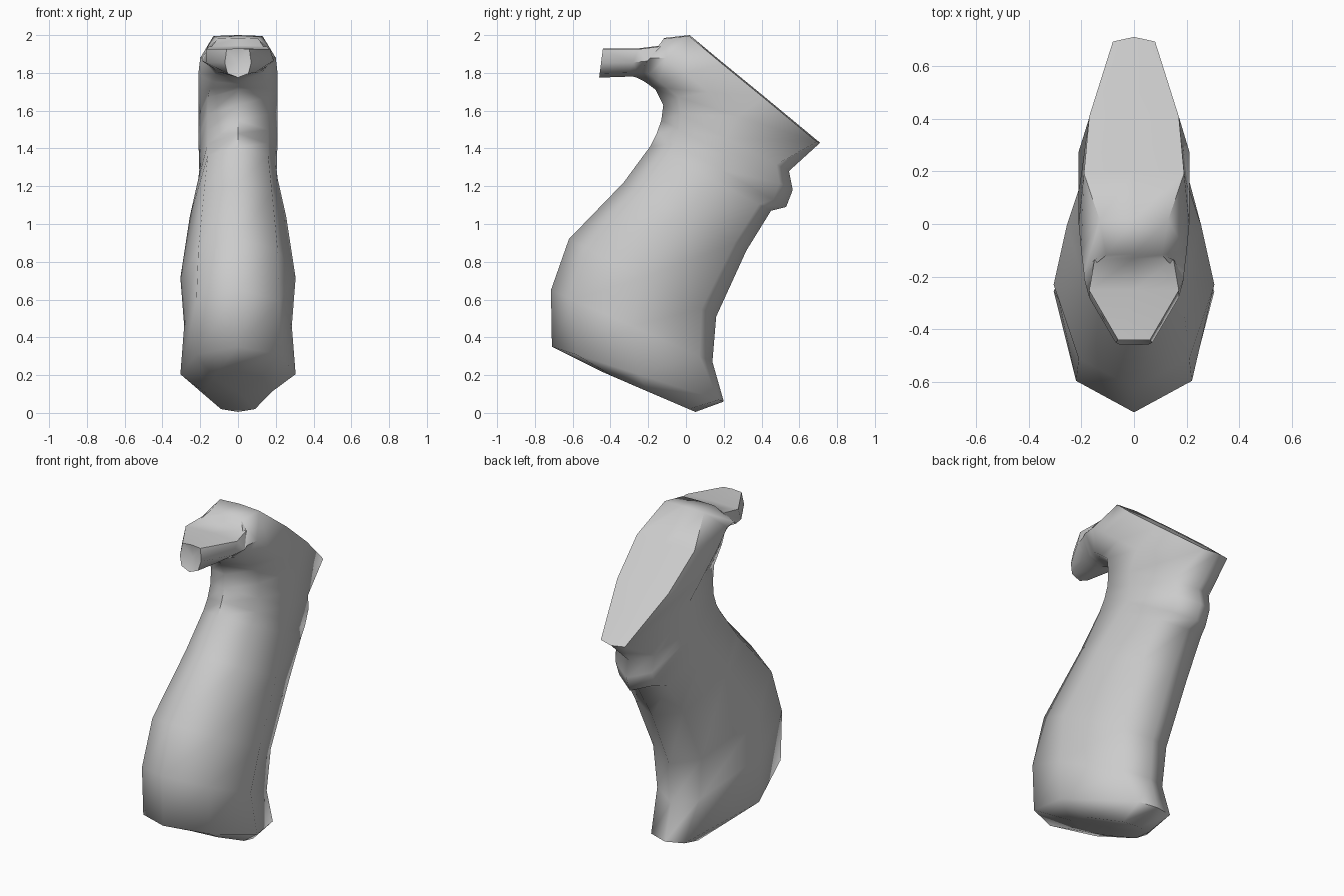
import bpy, bmesh, math

# Cross-sections swept up the handle and round into the front spur:
# front (y, z), back (y, z), half widths (front, middle, back), back corner position
SECTIONS = [
    ((-0.45, 0.22), (0.05, 0.005), (0.13, 0.18, 0.09), 0.93),   # underside
    ((-0.71, 0.35), (0.20, 0.06), (0.22, 0.305, 0.11), 0.97),   # base rim
    ((-0.715, 0.65), (0.14, 0.27), (0.22, 0.285, 0.14), 0.92),
    ((-0.62, 0.92), (0.16, 0.51), (0.21, 0.305, 0.16), 0.90),
    ((-0.33, 1.22), (0.32, 0.86), (0.18, 0.255, 0.16), 0.90),
    ((-0.19, 1.41), (0.45, 1.07), (0.16, 0.21, 0.15), 0.90),
    ((-0.155, 1.48), (0.53, 1.09), (0.16, 0.205, 0.12), 0.90),  # rear bump
    ((-0.13, 1.55), (0.565, 1.18), (0.16, 0.207, 0.12), 0.90),
    ((-0.12, 1.63), (0.545, 1.28), (0.16, 0.21, 0.13), 0.90),
    ((-0.16, 1.71), (0.71, 1.43), (0.16, 0.21, 0.08), 0.98),    # rear lip
    ((-0.18, 1.725), (0.42, 1.67), (0.15, 0.21, 0.17), 0.98),   # slanted top
    ((-0.20, 1.74), (0.20, 1.85), (0.14, 0.21, 0.19), 0.98),
    ((-0.23, 1.76), (0.02, 2.0), (0.12, 0.20, 0.13), 0.98),
    ((-0.26, 1.775), (-0.115, 1.985), (0.11, 0.19, 0.105), 0.98),
    ((-0.28, 1.78), (-0.13, 1.945), (0.10, 0.19, 0.15), 0.97),  # spur
    ((-0.31, 1.78), (-0.25, 1.93), (0.09, 0.17, 0.17), 0.97),
    ((-0.46, 1.775), (-0.44, 1.93), (0.055, 0.07, 0.06), 0.97),
]


def ring_points(front, back, widths, t_back):
    def at(t, x):
        return (x, front[0] + (back[0] - front[0]) * t,
                front[1] + (back[1] - front[1]) * t)
    side = list(zip((0.14, 0.5, t_back), widths))
    return ([at(0, 0)] + [at(t, w) for t, w in side] + [at(1, 0)]
            + [at(t, -w) for t, w in reversed(side)])


bm = bmesh.new()
rings = [[bm.verts.new(p) for p in ring_points(*s)] for s in SECTIONS]
for a, b in zip(rings, rings[1:]):
    n = len(a)
    for i in range(n):
        j = (i + 1) % n
        bm.faces.new((a[i], a[j], b[j], b[i]))

# Closed underside and slightly hollow spur tip
n = len(rings[0])
for ring, centre in ((rings[0], (0, -0.2, 0.112)), (rings[-1], (0, -0.425, 1.85))):
    c = bm.verts.new(centre)
    for i in range(n):
        bm.faces.new((ring[i], ring[(i + 1) % n], c))
bmesh.ops.recalc_face_normals(bm, faces=bm.faces)

mesh = bpy.data.meshes.new("pistol_grip")
bm.to_mesh(mesh)
bm.free()
grip = bpy.data.objects.new("pistol_grip", mesh)
bpy.context.collection.objects.link(grip)
bpy.context.view_layer.objects.active = grip
grip.select_set(True)
bpy.ops.object.shade_smooth_by_angle(angle=math.radians(65))
